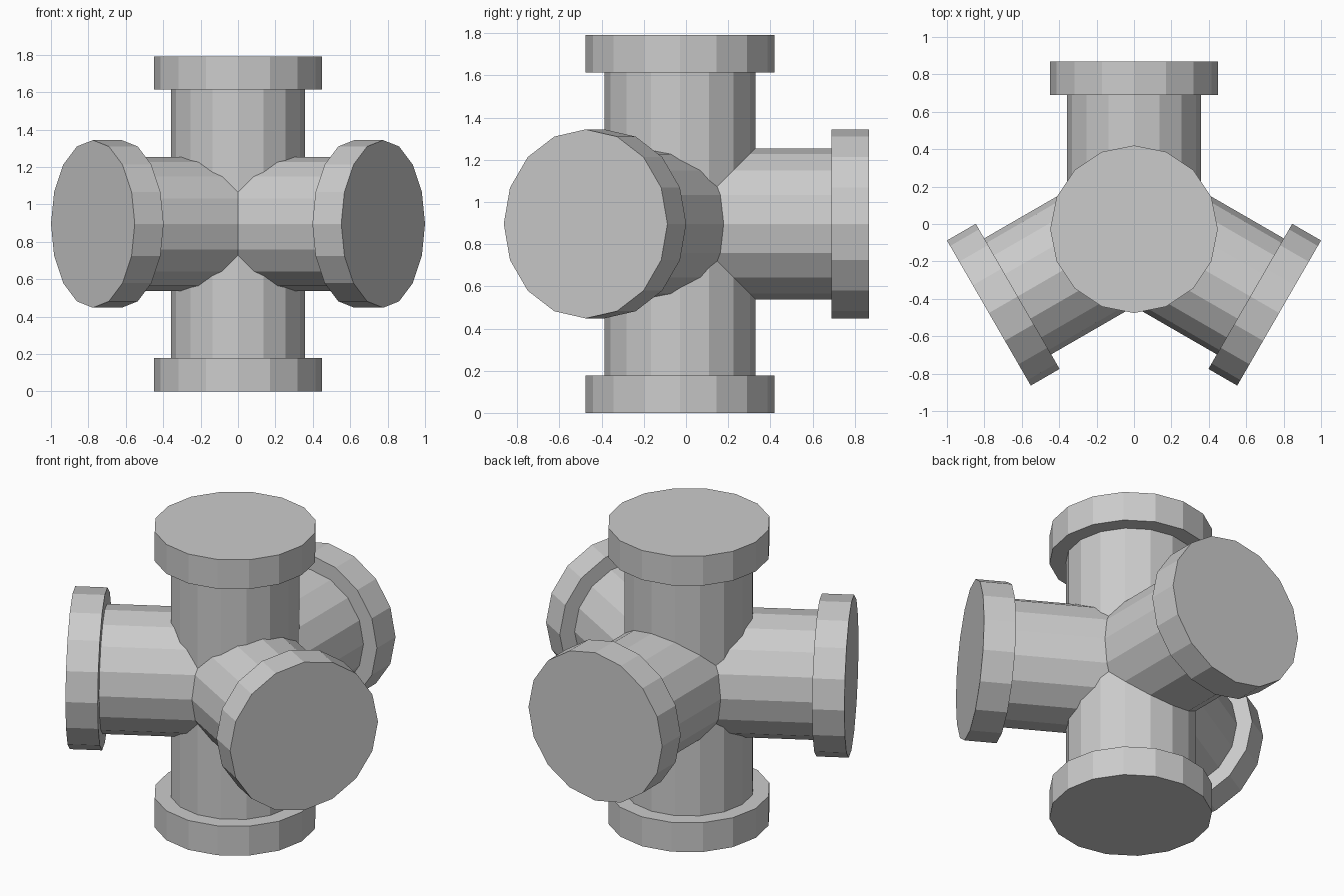
import bpy, bmesh
from math import pi, sin, cos, radians
from mathutils import Matrix

if "Cube" in bpy.data.objects:
    bpy.data.objects.remove(bpy.data.objects["Cube"])

SIDES = 16
L = 0.896            # centre to branch end, also half the height
R = L / 2            # flange radius
r = 0.358            # pipe radius
T = 0.178            # flange thickness
CENTRE = Matrix.Translation((0, -0.028, L))


def turned(name, profile, matrix):
    """Closed solid turned round local z from (radius, height) points."""
    bm = bmesh.new()
    rings = [[bm.verts.new((rad * cos(2 * pi * i / SIDES), rad * sin(2 * pi * i / SIDES), h))
              for i in range(SIDES)] for rad, h in profile]
    for a, b in zip(rings, rings[1:]):
        for i in range(SIDES):
            j = (i + 1) % SIDES
            bm.faces.new((a[i], a[j], b[j], b[i]))
    bm.faces.new(rings[0][::-1])
    bm.faces.new(rings[-1])
    bm.transform(matrix)
    bmesh.ops.recalc_face_normals(bm, faces=bm.faces)
    mesh = bpy.data.meshes.new(name)
    bm.to_mesh(mesh)
    bm.free()
    obj = bpy.data.objects.new(name, mesh)
    bpy.context.collection.objects.link(obj)
    return obj


# Vertical pipe with a flange at both ends
turned("vertical_pipe",
       [(R, -L), (R, T - L), (r, T - L), (r, L - T), (R, L - T), (R, L)], CENTRE)

# Three flanged branches, 120 degrees apart, starting inside the vertical pipe
for name, angle in (("back_branch", 90), ("left_branch", 210), ("right_branch", 330)):
    turn = Matrix.Rotation(radians(angle), 4, 'Z') @ Matrix.Rotation(pi / 2, 4, 'Y')
    turned(name, [(r, 0), (r, L - T), (R, L - T), (R, L)], CENTRE @ turn)
